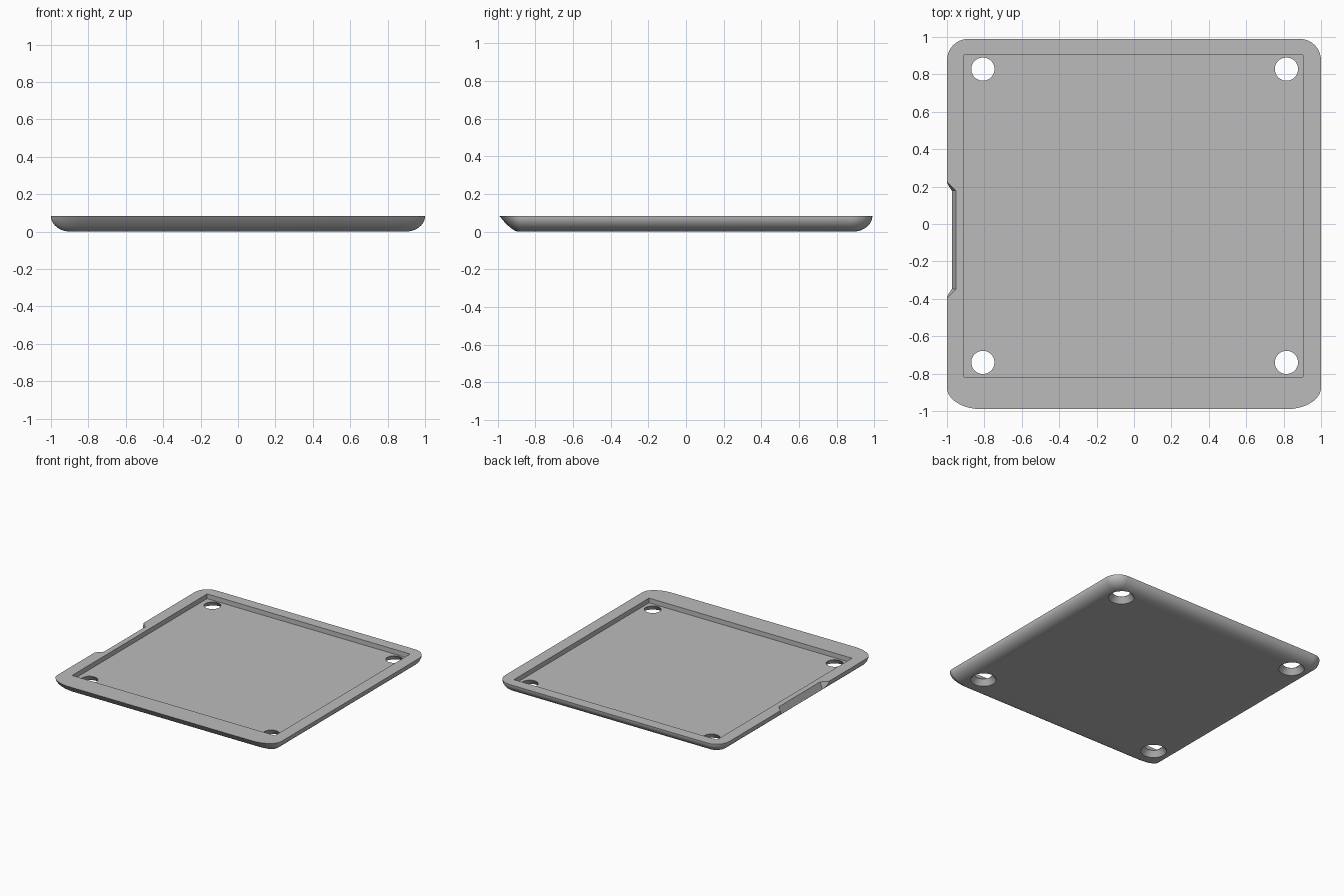
import bpy, bmesh, math

if "Cube" in bpy.data.objects:
    bpy.data.objects.remove(bpy.data.objects["Cube"])

H = 0.083       # total height
FLOOR = 0.045   # height of the recess floor
STEPS, SEGS = 10, 10

grey = bpy.data.materials.new("grey plastic")
grey.diffuse_color = (0.5, 0.5, 0.5, 1)
grey.use_nodes = True
grey.node_tree.nodes["Principled BSDF"].inputs["Base Color"].default_value = grey.diffuse_color


def make_object(name, bm):
    bmesh.ops.recalc_face_normals(bm, faces=bm.faces)
    mesh = bpy.data.meshes.new(name)
    bm.to_mesh(mesh)
    bm.free()
    mesh.materials.append(grey)
    obj = bpy.data.objects.new(name, mesh)
    bpy.context.collection.objects.link(obj)
    return obj


def loft(name, rings):
    """Closed solid through a stack of matching rings."""
    bm = bmesh.new()
    loops = [[bm.verts.new(p) for p in ring] for ring in rings]
    for a, b in zip(loops, loops[1:]):
        for i in range(len(a)):
            j = (i + 1) % len(a)
            bm.faces.new((a[i], a[j], b[j], b[i]))
    bm.faces.new(loops[0])
    bm.faces.new(loops[-1])
    return make_object(name, bm)


def outline(z, side, front):
    """Rounded rectangle, with wider elliptical corners at the front."""
    x, back, fr = 1 - side, 0.99 - side, -0.99 + front
    small = max(0.115 - side, 0.006)
    wide, deep = 0.185 - side, max(0.115 - front, 0.006)
    corners = [(1, 1, small, small), (-1, 1, small, small),
               (-1, -1, wide, deep), (1, -1, wide, deep)]
    pts = []
    for k, (sx, sy, rx, ry) in enumerate(corners):
        cx = sx * (x - rx)
        cy = back - ry if sy > 0 else fr + ry
        for i in range(SEGS + 1):
            a = math.pi / 2 * (k + i / SEGS)
            pts.append((cx + rx * math.cos(a), cy + ry * math.sin(a), z))
    return pts


def circle(cx, cy, r, z, n=40):
    return [(cx + r * math.cos(2 * math.pi * i / n),
             cy + r * math.sin(2 * math.pi * i / n), z) for i in range(n)]


# Shell with rounded lower edges, flatter bevel along the front
rings = []
for i in range(STEPS + 1):
    a = math.pi / 2 * i / STEPS
    curve = 1 - math.cos(a)
    rings.append(outline(H * (1 - math.sin(a)), 0.105 * curve,
                         0.1 * (0.6 * math.sin(a) + 0.4 * curve)))
tray = loft("tray", rings)

# Rectangular recess
cutters = [loft("recess_cutter", [
    [(-0.908, -0.818, z), (0.903, -0.818, z), (0.903, 0.903, z), (-0.908, 0.903, z)]
    for z in (FLOOR, 0.2)])]

# Countersunk screw holes, widening towards the underside
for hx in (-0.808, 0.815):
    for hy in (-0.74, 0.828):
        cutters.append(loft("hole_cutter", [
            circle(hx, hy, 0.116, -0.03), circle(hx, hy, 0.062, FLOOR - 0.002),
            circle(hx, hy, 0.062, FLOOR + 0.02)]))

# Side notch with a sloping wall and angled ends
notch = []
for z in (-0.02, 0.12):
    w = -0.952 - 0.4 * (H - z)
    notch.append([(w, -0.348, z), (w, 0.178, z),
                  (-1.1, 0.178 + w + 1.1, z), (-1.1, -0.348 - w - 1.1, z)])
cutters.append(loft("notch_cutter", notch))

for c in cutters:
    c.hide_render = True
    mod = tray.modifiers.new(c.name, 'BOOLEAN')
    mod.operation = 'DIFFERENCE'
    mod.solver = 'EXACT'
    mod.object = c

# Bake the cuts and remove the helpers
bpy.context.view_layer.update()
deps = bpy.context.evaluated_depsgraph_get()
baked = bpy.data.meshes.new_from_object(tray.evaluated_get(deps))
tray.modifiers.clear()
tray.data = baked
tray.data.materials.clear()
tray.data.materials.append(grey)
for p in tray.data.polygons:
    p.material_index = 0
for c in cutters:
    bpy.data.objects.remove(c)

bpy.context.view_layer.objects.active = tray
tray.select_set(True)
bpy.ops.object.shade_smooth_by_angle(angle=math.radians(30))
